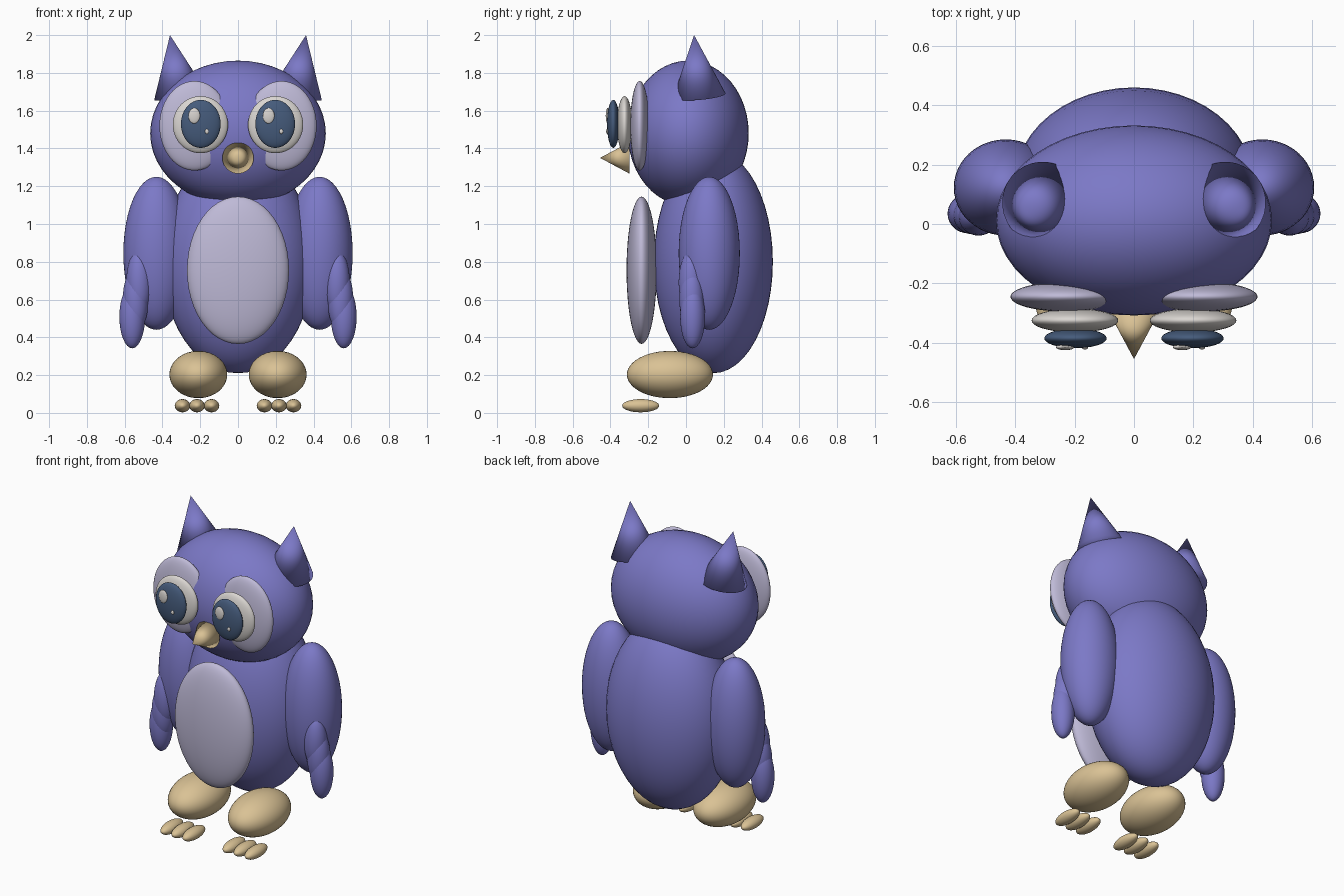
import bpy
from mathutils import Vector

if "Cube" in bpy.data.objects:
    bpy.data.objects.remove(bpy.data.objects["Cube"])


def material(name, color):
    m = bpy.data.materials.new(name)
    m.diffuse_color = (*color, 1)
    m.use_nodes = True
    m.node_tree.nodes["Principled BSDF"].inputs["Base Color"].default_value = m.diffuse_color
    return m


PURPLE = material("purple_feathers", (0.20, 0.19, 0.57))
LAVENDER = material("pale_lavender", (0.52, 0.49, 0.68))
WHITE = material("warm_white", (0.70, 0.67, 0.64))
BLUE = material("dark_blue", (0.06, 0.105, 0.20))
TAN = material("tan", (0.70, 0.54, 0.30))


def finish(name, mat):
    ob = bpy.context.object
    ob.name = name
    ob.data.materials.append(mat)
    bpy.ops.object.shade_smooth()
    return ob


def ellipsoid(name, center, radii, mat, segments=48, rings=24):
    bpy.ops.mesh.primitive_uv_sphere_add(segments=segments, ring_count=rings, location=center)
    ob = finish(name, mat)
    ob.scale = radii
    return ob


def cone(name, base, tip, radius, mat):
    base, tip = Vector(base), Vector(tip)
    axis = tip - base
    bpy.ops.mesh.primitive_cone_add(vertices=32, radius1=radius, radius2=0,
                                    depth=axis.length, location=(base + tip) / 2,
                                    rotation=axis.to_track_quat('Z', 'Y').to_euler())
    return finish(name, mat)


# Torso, belly patch, head and beak
ellipsoid("body", (0, 0.145, 0.80), (0.40, 0.315, 0.59), PURPLE)
ellipsoid("belly", (0, -0.235, 0.755), (0.27, 0.08, 0.39), LAVENDER)
ellipsoid("head", (0, 0.012, 1.48), (0.465, 0.32, 0.385), PURPLE)
cone("beak", (0, -0.30, 1.35), (0, -0.455, 1.35), 0.083, TAN)

for side, s in (("left", -1), ("right", 1)):
    # Ear tufts lean outward
    cone(f"{side}_ear", (s * 0.306, 0.07, 1.68), (s * 0.36, 0.043, 2.0), 0.14, PURPLE)

    # Eye stack: feathered disc, white, iris
    ellipsoid(f"{side}_eye_disc", (s * 0.23, -0.245, 1.52), (0.186, 0.05, 0.237), LAVENDER)
    ellipsoid(f"{side}_eye_white", (s * 0.199, -0.325, 1.526), (0.146, 0.04, 0.151), WHITE)
    ellipsoid(f"{side}_iris", (s * 0.197, -0.385, 1.53), (0.105, 0.033, 0.127), BLUE)
    # Highlights sit on the same side of both eyes
    ellipsoid(f"{side}_large_highlight", (s * 0.197 - 0.035, -0.415, 1.573),
              (0.031, 0.01, 0.041), WHITE, 24, 12)
    ellipsoid(f"{side}_small_highlight", (s * 0.197 + 0.032, -0.417, 1.49),
              (0.010, 0.006, 0.013), WHITE, 16, 8)

    # Wing with three overlapping tip feathers
    ellipsoid(f"{side}_wing", (s * 0.432, 0.123, 0.845), (0.175, 0.162, 0.405), PURPLE)
    for i in range(3):
        ellipsoid(f"{side}_wing_feather_{i + 1}",
                  (s * (0.524 + 0.018 * i), 0.027 + 0.004 * i, 0.69 - 0.09 * i),
                  (0.068, 0.066, 0.168), PURPLE, 32, 16)

    # Foot and three toes
    ellipsoid(f"{side}_foot", (s * 0.21, -0.085, 0.203), (0.153, 0.228, 0.125), TAN)
    for i in (-1, 0, 1):
        ellipsoid(f"{side}_toe_{i + 2}", (s * 0.217 + i * 0.077, -0.24, 0.038),
                  (0.041, 0.098, 0.035), TAN, 32, 16)
